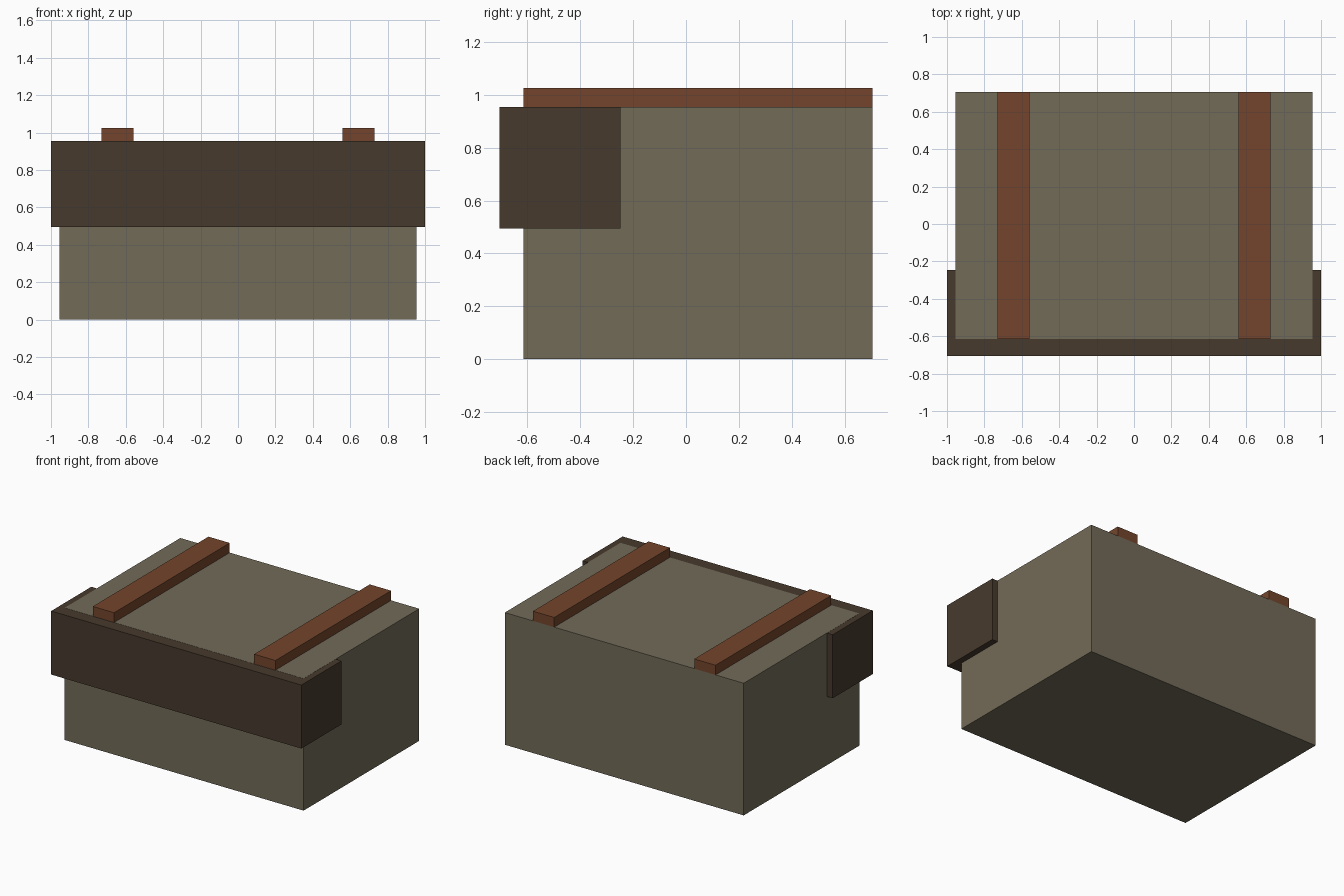
import bpy
import bmesh
from mathutils import Vector

default_cube = bpy.data.objects.get("Cube")
if default_cube:
    bpy.data.objects.remove(default_cube, do_unlink=True)


def make_material(name, rgb):
    mat = bpy.data.materials.new(name)
    mat.use_nodes = True
    color = (*rgb, 1.0)
    mat.diffuse_color = color
    mat.node_tree.nodes["Principled BSDF"].inputs["Base Color"].default_value = color
    return mat


def make_box(name, low, high, mat):
    """Axis-aligned box between two opposite corners."""
    low, high = Vector(low), Vector(high)
    mesh = bpy.data.meshes.new(name)
    bm = bmesh.new()
    bmesh.ops.create_cube(bm, size=1.0)
    bmesh.ops.scale(bm, vec=high - low, verts=bm.verts)
    bm.to_mesh(mesh)
    bm.free()
    mesh.materials.append(mat)
    obj = bpy.data.objects.new(name, mesh)
    obj.location = (low + high) / 2
    bpy.context.collection.objects.link(obj)
    return obj


canvas = make_material("olive canvas", (0.171, 0.147, 0.098))
leather = make_material("dark brown flap", (0.063, 0.042, 0.026))
strap = make_material("red brown strap", (0.174, 0.060, 0.025))

FRONT, BACK, TOP = -0.615, 0.705, 0.955

# Main body of the pack
make_box("body", (-0.955, FRONT, 0), (0.955, BACK, TOP), canvas)

# Front flap wrapping the upper front edge, a hair below the body top
make_box("front_flap", (-1, -BACK, 0.495), (1, -0.247, TOP - 0.001), leather)

# Two straps lying along the top
for side, x in (("left", 0.645), ("right", -0.645)):
    make_box(side + "_strap", (x - 0.085, FRONT, TOP), (x + 0.085, BACK, 1.025), strap)
